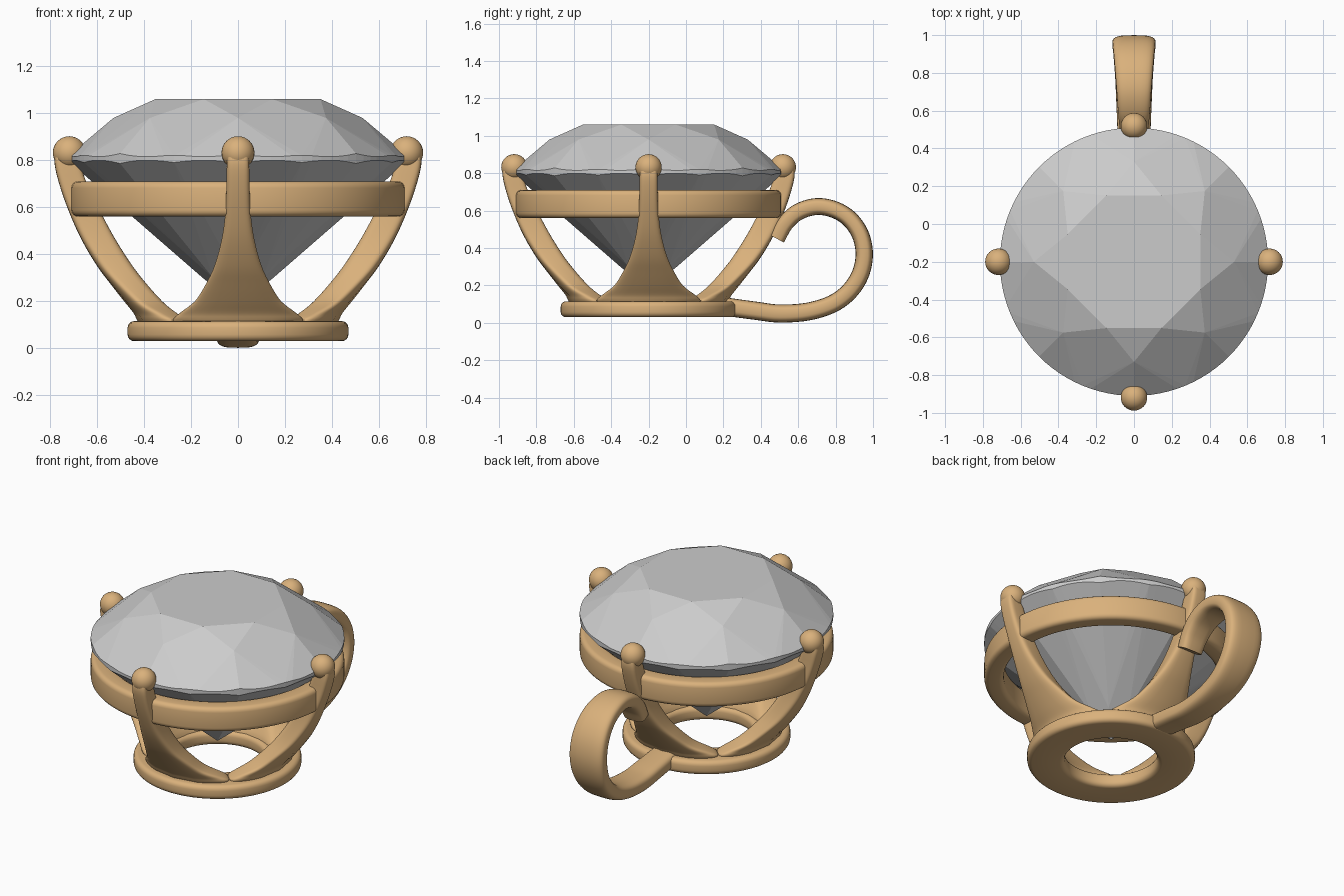
import bpy, bmesh, math
from math import cos, sin, pi, radians
from mathutils import Vector

if "Cube" in bpy.data.objects:
    bpy.data.objects.remove(bpy.data.objects["Cube"])

CY = -0.2  # y of the setting's axis
gold = bpy.data.materials.new("gold")
gold.diffuse_color = (0.70, 0.44, 0.20, 1)
gold.use_nodes = True
gold.node_tree.nodes["Principled BSDF"].inputs["Base Color"].default_value = gold.diffuse_color


def finish(bm, name, smooth=35, mat=gold):
    bmesh.ops.recalc_face_normals(bm, faces=bm.faces[:])
    me = bpy.data.meshes.new(name)
    bm.to_mesh(me)
    bm.free()
    ob = bpy.data.objects.new(name, me)
    bpy.context.collection.objects.link(ob)
    if mat:
        me.materials.append(mat)
    if smooth:
        bpy.ops.object.select_all(action='DESELECT')
        ob.select_set(True)
        bpy.context.view_layer.objects.active = ob
        bpy.ops.object.shade_smooth_by_angle(angle=radians(smooth))
    return ob


def loft(rings, closed=False):
    """Skin a list of equal-length point rings."""
    bm = bmesh.new()
    rows = [[bm.verts.new(p) for p in r] for r in rings]
    n = len(rows[0])
    for i in range(len(rows) if closed else len(rows) - 1):
        a, b = rows[i], rows[(i + 1) % len(rows)]
        for j in range(n):
            bm.faces.new((a[j], a[(j + 1) % n], b[(j + 1) % n], b[j]))
    if not closed:
        bm.faces.new(rows[0])
        bm.faces.new(rows[-1])
    return bm


def curve(keys, steps=5):
    """Catmull-Rom interpolation of key tuples."""
    k = [Vector(p) for p in keys]
    k = [2 * k[0] - k[1]] + k + [2 * k[-1] - k[-2]]
    out = []
    for i in range(1, len(k) - 2):
        a, b, c, d = k[i - 1:i + 3]
        for s in range(steps):
            t = s / steps
            out.append(0.5 * (2 * b + (c - a) * t + (2 * a - 5 * b + 4 * c - d) * t * t
                              + (3 * b - a - 3 * c + d) * t ** 3))
    return out + [k[-2]]


def squircle(n, p):
    """Unit rounded square section."""
    f = lambda v: math.copysign(abs(v) ** p, v)
    return [(f(cos(2 * pi * i / n)), f(sin(2 * pi * i / n))) for i in range(n)]


def band(name, r0, r1, z0, z1, b):
    """Ring with a rounded rectangular section."""
    prof = []
    for cx, cz, a0 in ((r1 - b, z1 - b, 0), (r0 + b, z1 - b, 90),
                       (r0 + b, z0 + b, 180), (r1 - b, z0 + b, 270)):
        prof += [(cx + b * cos(radians(a0 + t)), cz + b * sin(radians(a0 + t)))
                 for t in (0, 22.5, 45, 67.5, 90)]
    rings = [[(r * cos(2 * pi * i / 96), CY + r * sin(2 * pi * i / 96), z) for r, z in prof]
             for i in range(96)]
    return finish(loft(rings, True), name)


# Brilliant-cut stone: heights follow the facet planes, hull makes the facets
def fold(a, centre):
    """Angle from the nearest facet direction, eight-fold symmetric."""
    return abs((a - centre + 22.5) % 45 - 22.5)


def crown_z(r, a):
    main = 1.06 - 0.727 * (r * cos(radians(fold(a, 22.5))) - 0.38)
    half = 0.98 - 0.861 * (r * cos(radians(abs(fold(a, 0) - 12))) - 0.5184)
    return min(main, half)


def pavilion_z(r, a):
    main = 0.18 + 0.86 * r * cos(radians(fold(a, 22.5)))
    half = 0.299 + 0.889 * (r * cos(radians(abs(fold(a, 0) - 12))) - 0.1467)
    return max(main, half)


def polar(r, a, z):
    return (r * cos(radians(a)), CY + r * sin(radians(a)), z)


pts = [(0, CY, 0.18)]
for i in range(8):
    a = 45 * i
    pts += [polar(0.38, a + 22.5, 1.06), polar(0.53, a, 0.98),
            polar(0.15, a, pavilion_z(0.15, a))]
for i in range(96):
    a = 3.75 * i
    pts += [polar(0.71, a, crown_z(0.71, a)), polar(0.71, a, pavilion_z(0.71, a))]
bm = bmesh.new()
for p in pts:
    bm.verts.new(p)
bmesh.ops.convex_hull(bm, input=bm.verts[:])
bmesh.ops.delete(bm, geom=[v for v in bm.verts if not v.link_faces], context='VERTS')
finish(bm, "stone", smooth=0, mat=None)

# Base and gallery rings
band("base_ring", 0.26, 0.47, 0.03, 0.115, 0.028)
band("gallery_ring", 0.60, 0.71, 0.56, 0.71, 0.028)

# Four legs flaring into arches: z, outer radius, inner radius, half width
leg_keys = [(0.07, 0.40, 0.27, 0.32), (0.12, 0.43, 0.285, 0.305), (0.15, 0.445, 0.30, 0.27),
            (0.20, 0.485, 0.335, 0.20), (0.27, 0.54, 0.39, 0.15), (0.35, 0.60, 0.45, 0.108),
            (0.46, 0.665, 0.52, 0.075), (0.57, 0.715, 0.58, 0.058), (0.68, 0.755, 0.635, 0.052),
            (0.78, 0.78, 0.67, 0.05), (0.84, 0.775, 0.68, 0.045)]


def leg_rows():
    rows = []
    for z, ro, ri, w in [tuple(v) for v in curve(leg_keys, 4)]:
        half = math.asin(min(w / ro, 0.707))
        rows.append((z, (ro + ri) / 2, (ro - ri) / 2, half))
    return rows


section = squircle(40, 0.45)
for name, ang in (("right", 0), ("back", 90), ("left", 180), ("front", 270)):
    rings = [[polar(m + t * v, ang + math.degrees(h * u), z) for u, v in section]
             for z, m, t, h in leg_rows()]
    finish(loft(rings), name + "_leg", 50)
    # Rounded claw tip
    bm = bmesh.new()
    bmesh.ops.create_uvsphere(bm, u_segments=32, v_segments=16, radius=0.07)
    c = Vector(polar(0.718, ang, 0.832))
    for v in bm.verts:
        v.co += c
    finish(bm, name + "_claw_tip", 60)

# Hanging loop at the back: y, z, half width
loop_keys = [(0.485, 0.45, 0.07), (0.53, 0.53, 0.078), (0.60, 0.593, 0.085), (0.70, 0.622, 0.092),
             (0.80, 0.603, 0.10), (0.88, 0.55, 0.107), (0.935, 0.465, 0.113), (0.953, 0.36, 0.115),
             (0.93, 0.255, 0.112), (0.87, 0.165, 0.107), (0.78, 0.10, 0.10), (0.65, 0.06, 0.094),
             (0.50, 0.05, 0.088), (0.37, 0.065, 0.085), (0.20, 0.088, 0.08)]
path = curve(loop_keys, 5)
section = squircle(28, 0.6)
rings = []
for i, p in enumerate(path):
    d = path[min(i + 1, len(path) - 1)] - path[max(i - 1, 0)]
    t = Vector((d.x, d.y)).normalized()
    thick = 0.044 + 0.005 * i / len(path)
    rings.append([(p.z * u, p.x - t.y * thick * v, p.y + t.x * thick * v) for u, v in section])
finish(loft(rings), "hanging_loop", 50)
